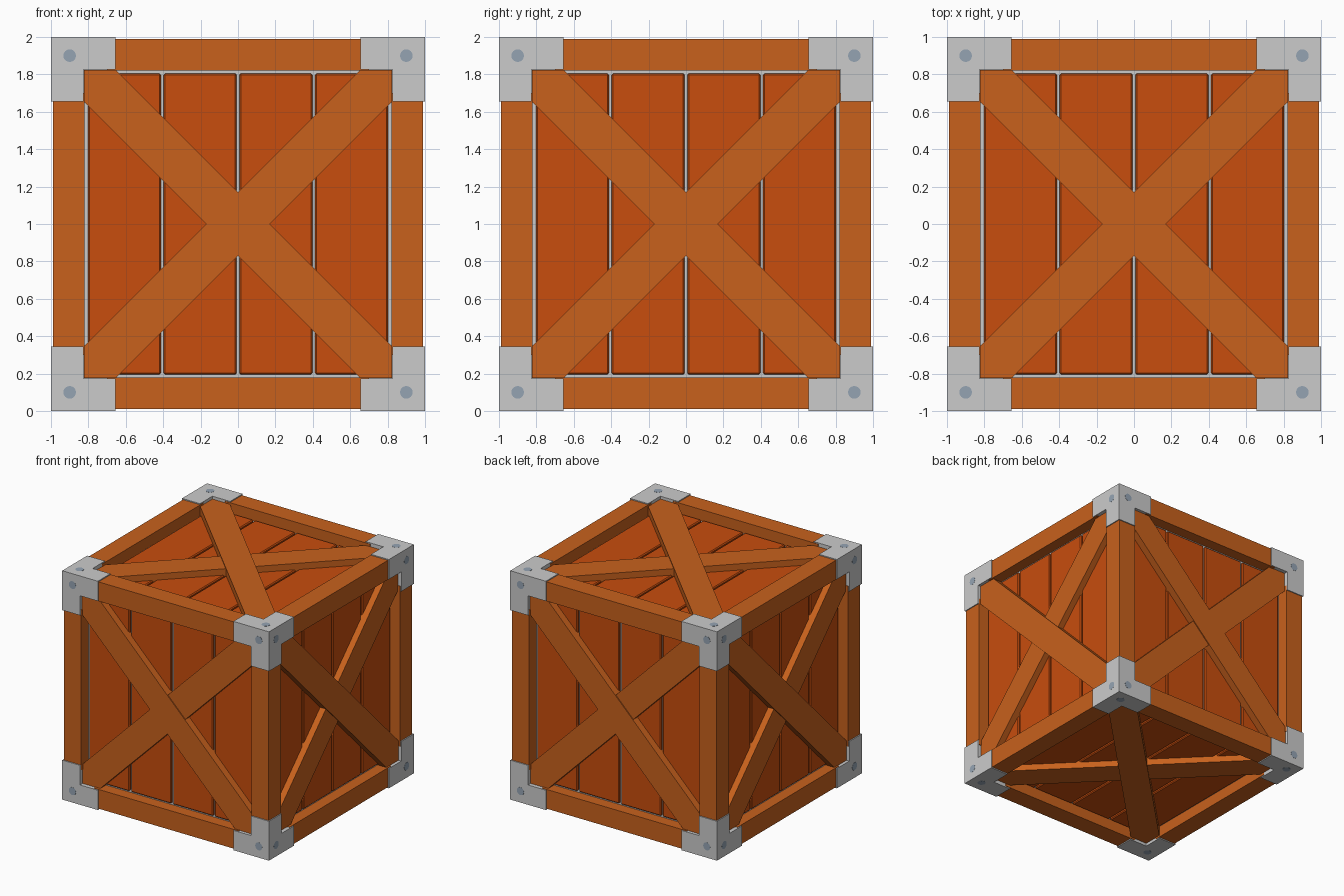
import bpy, bmesh
from math import radians
from mathutils import Matrix, Vector

if "Cube" in bpy.data.objects:
    bpy.data.objects.remove(bpy.data.objects["Cube"])


def material(name, rgb):
    m = bpy.data.materials.new(name)
    m.diffuse_color = (*rgb, 1)
    m.use_nodes = True
    m.node_tree.nodes["Principled BSDF"].inputs["Base Color"].default_value = m.diffuse_color
    return m


PLANK = material("plank_wood", (0.58, 0.075, 0.004))
BEAM = material("beam_wood", (0.58, 0.12, 0.012))
BOLT = material("bolt_steel", (0.30, 0.37, 0.45))

CENTRE = Matrix.Translation((0, 0, 1))
# Rotations that carry the front face to all six sides
SIDES = {
    "front": Matrix.Identity(4),
    "right": Matrix.Rotation(radians(90), 4, 'Z'),
    "back": Matrix.Rotation(radians(180), 4, 'Z'),
    "left": Matrix.Rotation(radians(270), 4, 'Z'),
    "top": Matrix.Rotation(radians(-90), 4, 'X'),
    "bottom": Matrix.Rotation(radians(90), 4, 'X'),
}


def finish(name, bm, mat=None, matrix=Matrix.Identity(4)):
    bmesh.ops.recalc_face_normals(bm, faces=bm.faces)
    bmesh.ops.transform(bm, matrix=CENTRE @ matrix, verts=bm.verts)
    mesh = bpy.data.meshes.new(name)
    bm.to_mesh(mesh)
    bm.free()
    ob = bpy.data.objects.new(name, mesh)
    bpy.context.collection.objects.link(ob)
    if mat:
        mesh.materials.append(mat)
    return ob


def box(lo, hi, bevel=0):
    lo, hi = Vector(lo), Vector(hi)
    bm = bmesh.new()
    bmesh.ops.create_cube(bm, size=1, matrix=Matrix.Translation((lo + hi) / 2)
                          @ Matrix.Diagonal((*(hi - lo), 1)))
    if bevel:
        bmesh.ops.bevel(bm, geom=bm.edges[:], offset=bevel, segments=1, affect='EDGES')
    return bm


def brace(mirror, depth):
    # Diagonal board clipped to the inner square of the frame
    a, b = 0.824, 0.655
    pts = [(-a, a), (-a, b), (b, -a), (a, -a), (a, -b), (-b, a)]
    bm = bmesh.new()
    f = bm.faces.new([bm.verts.new((x * mirror, -depth, z)) for x, z in pts])
    new = bmesh.ops.extrude_face_region(bm, geom=[f])["geom"]
    bmesh.ops.translate(bm, vec=(0, depth - 0.895, 0),
                        verts=[v for v in new if isinstance(v, bmesh.types.BMVert)])
    return bm


# Grey inner core, seen through the plank gaps
finish("core", box((-0.89,) * 3, (0.89,) * 3))

for side, rot in SIDES.items():
    # Four planks per side
    for i in range(4):
        x = (i - 1.5) * 0.405
        finish(f"{side}_plank_{i + 1}",
               box((x - 0.195, -0.912, -0.805), (x + 0.195, -0.88, 0.805), 0.008), PLANK, rot)
    # Crossed braces, one just over the other
    finish(f"{side}_upper_brace", brace(1, 0.975), BEAM, rot)
    finish(f"{side}_lower_brace", brace(-1, 0.967), BEAM, rot)
    # Corner bolts
    for sx in (-1, 1):
        for sz in (-1, 1):
            bm = bmesh.new()
            bmesh.ops.create_cone(bm, cap_ends=True, segments=16, radius1=0.034,
                                  radius2=0.034, depth=0.02,
                                  matrix=Matrix.Translation((sx * 0.9, -0.99, sz * 0.9))
                                  @ Matrix.Rotation(radians(90), 4, 'X'))
            finish(f"{side}_bolt", bm, BOLT, rot)

# Twelve frame beams along the cube edges
for axis in range(3):
    for s in (-1, 1):
        for t in (-1, 1):
            lo, hi = [0] * 3, [0] * 3
            lo[axis], hi[axis] = -0.7, 0.7
            for k, sign in (((axis + 1) % 3, s), ((axis + 2) % 3, t)):
                lo[k], hi[k] = sorted((sign * 0.822, sign * 0.99))
            finish("frame_beam", box(lo, hi), BEAM)

# Eight three-armed metal corner brackets
for sx in (-1, 1):
    for sy in (-1, 1):
        for sz in (-1, 1):
            bm = box((0.826,) * 3, (0.999,) * 3)
            bm.normal_update()
            inner = [f for f in bm.faces if sum(f.normal) < 0]
            for f in inner:
                n = f.normal.copy()
                cap = bmesh.ops.extrude_discrete_faces(bm, faces=[f])["faces"][0]
                bmesh.ops.translate(bm, vec=n * 0.171, verts=cap.verts)
            bmesh.ops.dissolve_limit(bm, angle_limit=radians(1),
                                     verts=bm.verts[:], edges=bm.edges[:])
            finish("corner_bracket", bm, None, Matrix.Diagonal((sx, sy, sz, 1)))
            ob = bpy.context.collection.objects[-1]
            if sx * sy * sz < 0:
                ob.data.flip_normals()
